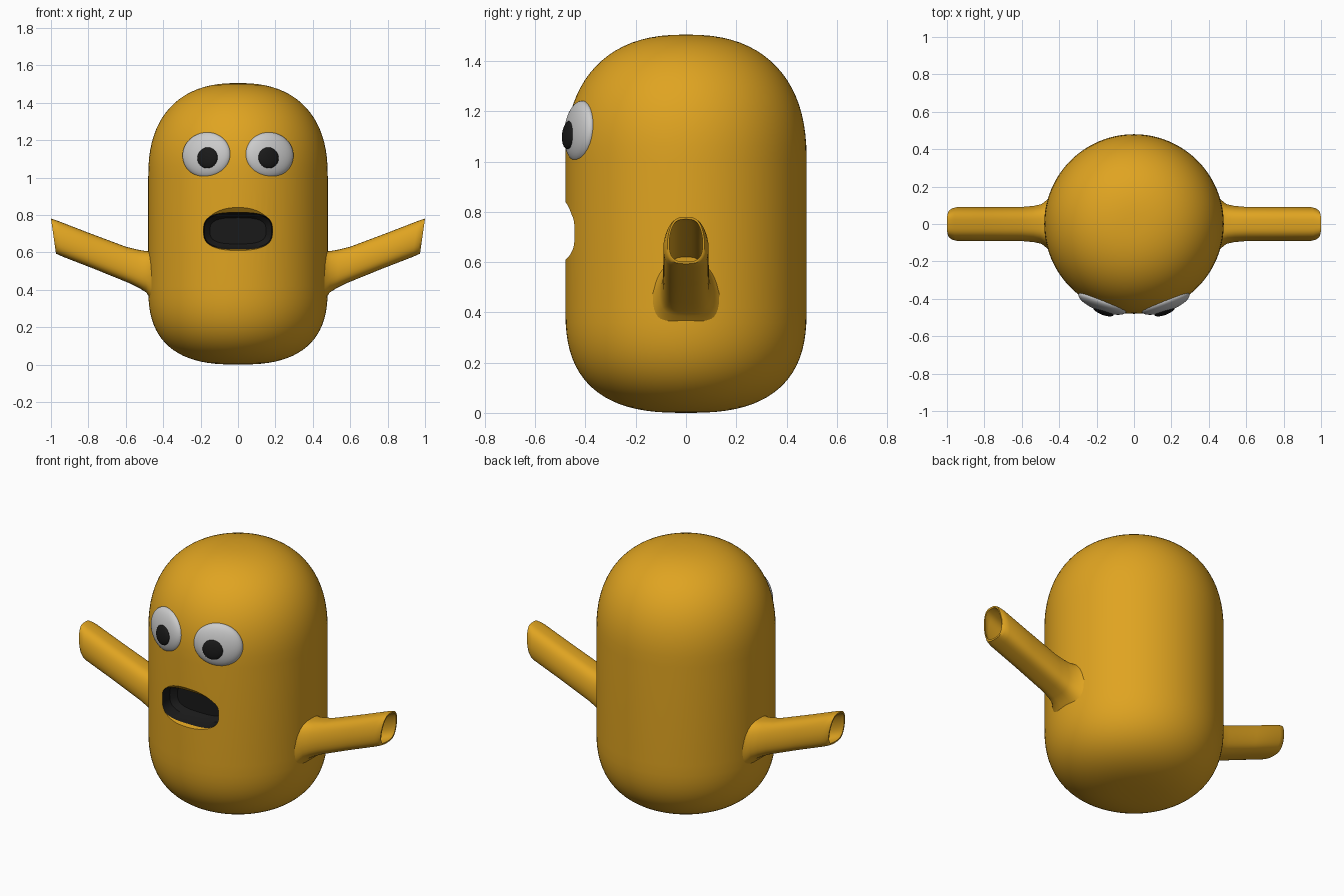
import bpy
import bmesh
from math import sin, cos, pi, radians, copysign
from mathutils import Vector, Matrix, Euler

default_cube = bpy.data.objects.get("Cube")
if default_cube:
    bpy.data.objects.remove(default_cube, do_unlink=True)


def material(name, color):
    mat = bpy.data.materials.new(name)
    mat.use_nodes = True
    mat.diffuse_color = (*color, 1)
    node = next(n for n in mat.node_tree.nodes if n.type == 'BSDF_PRINCIPLED')
    node.inputs["Base Color"].default_value = (*color, 1)
    node.inputs["Roughness"].default_value = 0.6
    return mat


gold = material("gold", (0.74, 0.37, 0.015))
white = material("white", (0.8, 0.8, 0.8))
black = material("black", (0.01, 0.01, 0.01))


def finish(name, bm, mats):
    bmesh.ops.recalc_face_normals(bm, faces=bm.faces)
    mesh = bpy.data.meshes.new(name)
    bm.to_mesh(mesh)
    bm.free()
    obj = bpy.data.objects.new(name, mesh)
    bpy.context.collection.objects.link(obj)
    for mat in mats:
        mesh.materials.append(mat)
    return obj


def smooth(obj, angle=40):
    bpy.ops.object.select_all(action='DESELECT')
    obj.select_set(True)
    bpy.context.view_layer.objects.active = obj
    bpy.ops.object.shade_smooth_by_angle(angle=radians(angle))


def loft(name, rings, mats, second_from=None):
    """Skin closed rings of points; spans from second_from use material 1."""
    bm = bmesh.new()
    loops = [[bm.verts.new(p) for p in ring] for ring in rings]
    n = len(loops[0])
    for i, (a, b) in enumerate(zip(loops, loops[1:])):
        for k in range(n):
            j = (k + 1) % n
            face = bm.faces.new((a[k], a[j], b[j], b[k]))
            face.material_index = int(second_from is not None and i >= second_from)
    bm.faces.new(loops[0])
    cap = bm.faces.new(loops[-1])
    cap.material_index = int(second_from is not None)
    return finish(name, bm, mats)


def rounded(count, power):
    """Unit superellipse as (u, v) pairs."""
    def bend(c):
        return copysign(abs(c) ** (2 / power), c)
    return [(bend(cos(2 * pi * k / count)), bend(sin(2 * pi * k / count)))
            for k in range(count)]


def ellipsoid(name, center, radii, rotation, mat):
    bm = bmesh.new()
    pose = Matrix.LocRotScale(center, rotation, Vector(radii))
    bmesh.ops.create_uvsphere(bm, u_segments=40, v_segments=24, radius=1, matrix=pose)
    obj = finish(name, bm, [mat])
    smooth(obj, 80)
    return obj


# Body: capsule-like lathe with a squarer bottom and a rounder dome
RADIUS, STEPS = 0.48, 20


def dome(center, height, power):
    profile = []
    for i in range(STEPS + 1):
        a = pi / 2 * i / STEPS
        profile.append((RADIUS * max(cos(a), 0.004) ** (2 / power),
                        center + height * sin(a) ** (2 / power)))
    return profile


outline = dome(0.42, -0.42, 2.65)[::-1] + dome(1.0, 0.505, 2.4)
circle = [(cos(2 * pi * k / 96), sin(2 * pi * k / 96)) for k in range(96)]
body = loft("body", [[(r * c, r * s, z) for c, s in circle] for r, z in outline],
            [gold, black])

# Mouth: flared lip, then a dark cavity
mouth_slices = [  # y, half width, half height, centre z
    (-0.53, 0.205, 0.145, 0.74),
    (-0.48, 0.19, 0.115, 0.725),
    (-0.455, 0.185, 0.098, 0.715),
    (-0.38, 0.18, 0.093, 0.715),
    (-0.35, 0.15, 0.07, 0.715),
]
cutter = loft("mouth_cutter",
              [[(w * u, y, z + h * v) for u, v in rounded(48, 3)]
               for y, w, h, z in mouth_slices], [gold, black], second_from=2)
cutter.hide_render = True
cut = body.modifiers.new("mouth", 'BOOLEAN')
cut.operation = 'DIFFERENCE'
cut.solver = 'EXACT'
cut.object = cutter
bpy.context.view_layer.objects.active = body
bpy.ops.object.modifier_apply(modifier=cut.name)
bpy.data.objects.remove(cutter, do_unlink=True)
smooth(body, 35)

# Arms: open tubes flaring into the body
arm_sections = [  # top x, top z, bottom x, bottom z, half depth
    (0.43, 0.62, 0.43, 0.31, 0.16),
    (0.47, 0.605, 0.465, 0.345, 0.127),
    (0.50, 0.608, 0.49, 0.385, 0.106),
    (0.54, 0.615, 0.53, 0.41, 0.097),
    (0.60, 0.63, 0.58, 0.435, 0.092),
    (0.80, 0.705, 0.77, 0.512, 0.09),
    (0.96, 0.767, 0.935, 0.576, 0.09),
    (0.985, 0.776, 0.96, 0.587, 0.084),
    (1.0, 0.78, 0.973, 0.593, 0.074),
]


def arm_ring(section, side, scale=1.0):
    tx, tz, bx, bz, depth = section
    ring = []
    for u, v in rounded(40, 3.2):
        t = (1 + v * scale) / 2
        ring.append((side * (bx + (tx - bx) * t),
                     u * scale * depth * (1 - 0.2 * max(v, 0)),
                     bz + (tz - bz) * t))
    return ring


for side, label in ((1, "left"), (-1, "right")):
    outer = [arm_ring(s, side) for s in arm_sections]
    inner = [arm_ring(s, side, 0.9) for s in arm_sections[:3:-1]]
    smooth(loft(label + "_arm", outer + inner, [gold]), 50)

    # Eyes: flattened balls turned to follow the body, with raised pupils
    turn = Euler((radians(-5), 0, side * radians(20)))
    center = Vector((side * 0.168, -0.422, 1.12))
    ellipsoid(label + "_eye", center, (0.136, 0.045, 0.122), turn, white)
    offset = Vector((-side * 0.02, -0.04, -0.018))
    offset.rotate(turn)
    ellipsoid(label + "_pupil", center + offset, (0.057, 0.018, 0.056), turn, black)
